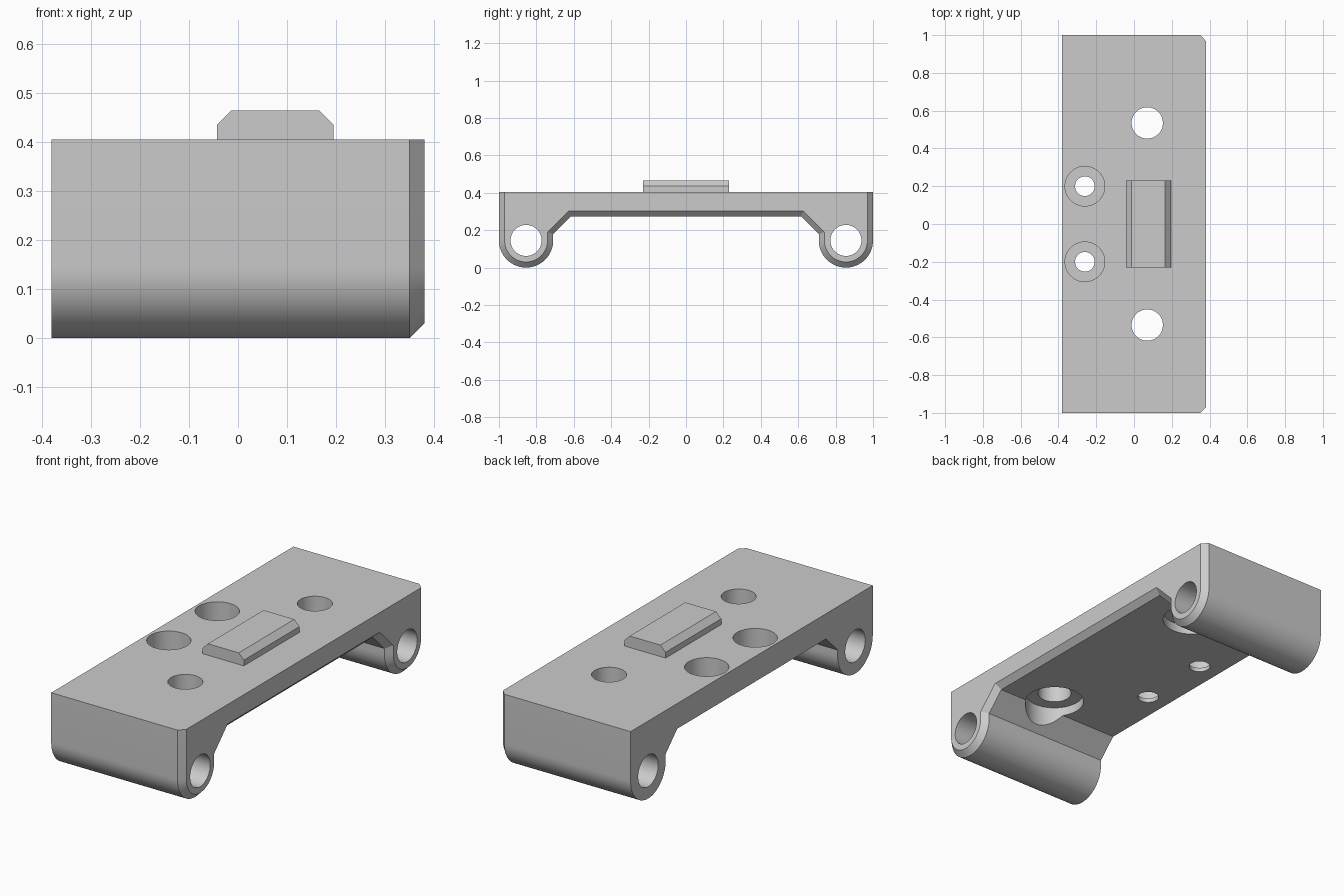
import bpy, bmesh, math
from mathutils import Matrix

cube = bpy.data.objects.get("Cube")
if cube:
    bpy.data.objects.remove(cube, do_unlink=True)

GREY = bpy.data.materials.new("light grey")
GREY.use_nodes = True
GREY.diffuse_color = (0.6, 0.6, 0.6, 1)
GREY.node_tree.nodes["Principled BSDF"].inputs["Base Color"].default_value = (0.6, 0.6, 0.6, 1)

TOP, UNDER = 0.405, 0.273       # plate faces
LEG_Y, LEG_R = 0.855, 0.145     # rounded leg centre and radius
END_X, CHAMFER = 0.38, 0.03


def make_object(name, bm):
    bmesh.ops.recalc_face_normals(bm, faces=bm.faces)
    mesh = bpy.data.meshes.new(name)
    bm.to_mesh(mesh)
    bm.free()
    mesh.materials.append(GREY)
    obj = bpy.data.objects.new(name, mesh)
    bpy.context.collection.objects.link(obj)
    return obj


def loft(name, sections):
    """Skin closed loops of equal length and cap both ends."""
    bm = bmesh.new()
    loops = [[bm.verts.new(p) for p in s] for s in sections]
    for a, b in zip(loops, loops[1:]):
        for i in range(len(a)):
            j = (i + 1) % len(a)
            bm.faces.new((a[i], a[j], b[j], b[i]))
    bm.faces.new(loops[0])
    bm.faces.new(loops[-1])
    return make_object(name, bm)


def body_section(x, inset):
    """Bridge outline at x, drawn in from every side except the top."""
    half = [(1 - inset, TOP)]
    steps = 32
    for i in range(steps + 1):
        a = -math.pi * i / steps
        r = LEG_R - inset
        half.append((LEG_Y + r * math.cos(a), LEG_R + r * math.sin(a)))
    lean = inset * math.tan(math.pi / 8)
    half.append((0.71 + inset, 0.178 + lean))
    half.append((0.615 + lean, UNDER + inset))
    outline = half + [(-y, z) for y, z in reversed(half)]
    return [(x, y, z) for y, z in outline]


def cut_cylinder(target, radius, centre, length, along_x=False):
    """Subtract a cylinder centred at the given point."""
    bm = bmesh.new()
    turn = Matrix.Rotation(math.pi / 2, 4, 'Y') if along_x else Matrix()
    bmesh.ops.create_cone(bm, cap_ends=True, segments=64, radius1=radius, radius2=radius,
                          depth=length, matrix=Matrix.Translation(centre) @ turn)
    cutter = make_object("hole_cutter", bm)
    cutter.hide_render = True
    mod = target.modifiers.new("hole", 'BOOLEAN')
    mod.operation, mod.solver, mod.object = 'DIFFERENCE', 'EXACT', cutter
    bpy.context.view_layer.objects.active = target
    bpy.ops.object.modifier_apply(modifier=mod.name)
    bpy.data.objects.remove(cutter, do_unlink=True)


# Bridge body with two rounded legs, chamfered at one end
body = loft("bridge_body", [body_section(-END_X, 0),
                            body_section(END_X - CHAMFER, 0),
                            body_section(END_X, CHAMFER)])

for side in (-1, 1):
    # Rod hole along each leg
    cut_cylinder(body, 0.083, (0, side * LEG_Y, LEG_R), 1, along_x=True)
    # Large bolt hole, with a recess from below that bites into the leg slope
    cut_cylinder(body, 0.083, (0.07, side * 0.535, 0.3), 1)
    cut_cylinder(body, 0.145, (0.07, side * 0.535, 0.32 - 0.2), 0.4)
    # Small screw hole, with a deep recess from above
    cut_cylinder(body, 0.052, (-0.26, side * 0.2, 0.3), 1)
    cut_cylinder(body, 0.105, (-0.26, side * 0.2, 0.295 + 0.2), 0.4)

# Smooth rounds, sharp edges
bpy.context.view_layer.update()
body.select_set(True)
bpy.context.view_layer.objects.active = body
bpy.ops.object.shade_smooth_by_angle(angle=math.radians(30))

# Raised locating block with two bevelled long edges
X0, X1, Z1, B = -0.043, 0.195, 0.465, 0.03
block_outline = [(X0, TOP - 0.005), (X1, TOP - 0.005), (X1, Z1 - B),
                 (X1 - B, Z1), (X0 + B, Z1), (X0, Z1 - B)]
loft("locating_block", [[(x, y, z) for x, z in block_outline] for y in (-0.23, 0.23)])
